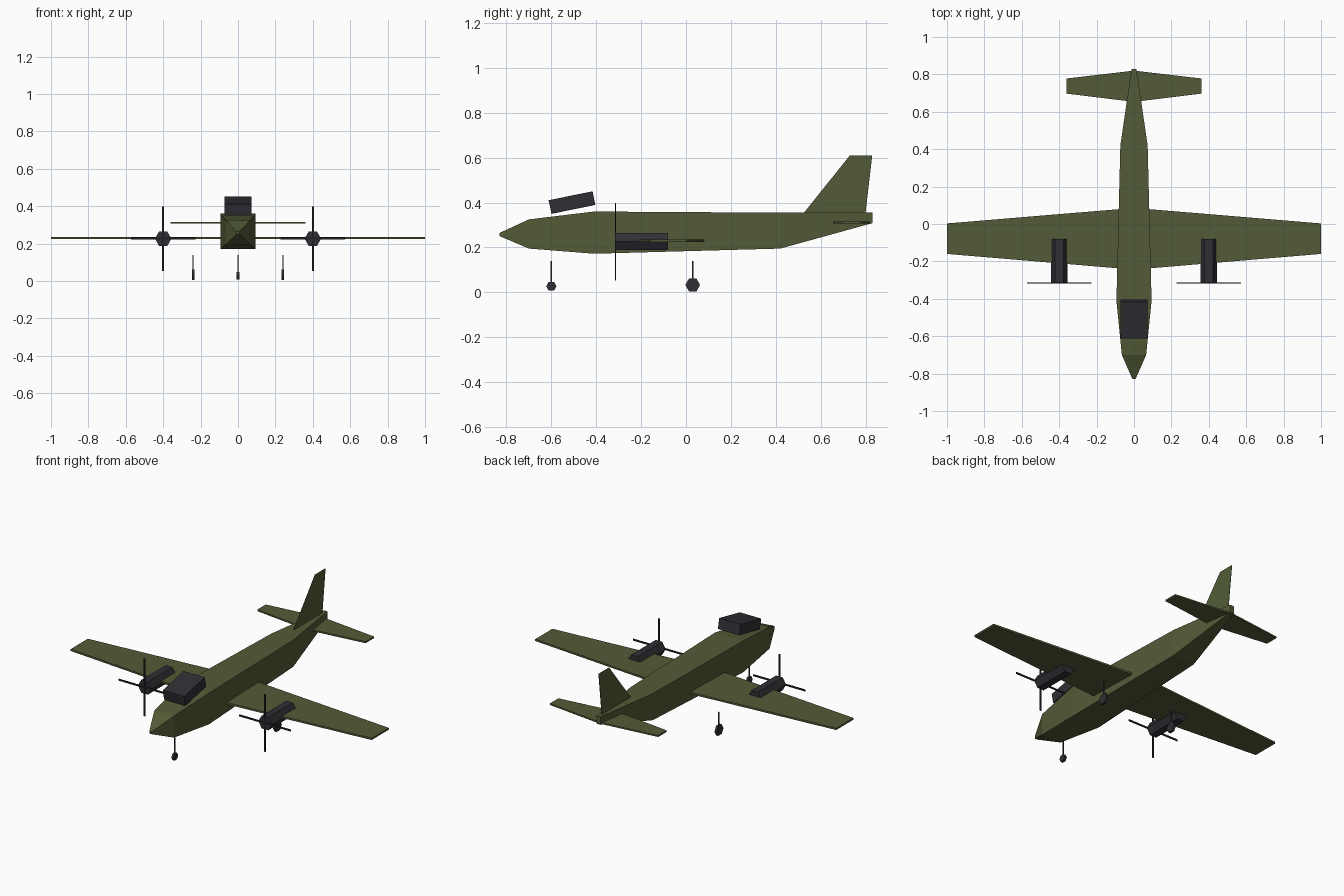
import bpy, bmesh, math
from mathutils import Matrix

cube = bpy.data.objects.get("Cube")
if cube:
    bpy.data.objects.remove(cube, do_unlink=True)


def material(name, rgb):
    m = bpy.data.materials.new(name)
    m.use_nodes = True
    m.diffuse_color = (*rgb, 1)
    bsdf = next(n for n in m.node_tree.nodes if n.type == 'BSDF_PRINCIPLED')
    bsdf.inputs["Base Color"].default_value = (*rgb, 1)
    return m


OLIVE = material("olive green", (0.085, 0.105, 0.038))
DARK = material("dark grey", (0.029, 0.028, 0.035))
BLACK = material("propeller black", (0.014, 0.014, 0.017))


def finish(name, bm, mat):
    bmesh.ops.recalc_face_normals(bm, faces=bm.faces)
    mesh = bpy.data.meshes.new(name)
    bm.to_mesh(mesh)
    bm.free()
    mesh.materials.append(mat)
    ob = bpy.data.objects.new(name, mesh)
    bpy.context.collection.objects.link(ob)
    return ob


def loft(name, rings, mat):
    """Skin a closed solid through rings of points."""
    bm = bmesh.new()
    loops = [[bm.verts.new(p) for p in ring] for ring in rings]
    for a, b in zip(loops, loops[1:]):
        for i in range(len(a)):
            j = (i + 1) % len(a)
            bm.faces.new((a[i], a[j], b[j], b[i]))
    bm.faces.new(loops[0])
    bm.faces.new(loops[-1])
    return finish(name, bm, mat)


def box(name, loc, size, mat, tilt=0):
    bm = bmesh.new()
    m = Matrix.Translation(loc) @ Matrix.Rotation(tilt, 4, 'X') @ Matrix.Diagonal((*size, 1))
    bmesh.ops.create_cube(bm, size=1, matrix=m)
    return finish(name, bm, mat)


def hexagon(name, loc, radius, depth, axis, mat):
    """Six-sided prism lying along the x or y axis."""
    bm = bmesh.new()
    turn = Matrix.Rotation(math.pi / 2, 4, 'Y' if axis == 'X' else 'X')
    bmesh.ops.create_cone(bm, cap_ends=True, segments=6, radius1=radius, radius2=radius,
                          depth=depth, matrix=Matrix.Translation(loc) @ turn @ Matrix.Rotation(
                              0 if axis == 'X' else math.pi / 2, 4, 'Z'))
    return finish(name, bm, mat)


def flying_surface(name, z, thick, span, root, tip):
    rings = []
    for x, (front, back) in ((-span, tip), (0, root), (span, tip)):
        lo, hi = z - thick / 2, z + thick / 2
        rings.append([(x, front, lo), (x, back, lo), (x, back, hi), (x, front, hi)])
    return loft(name, rings, OLIVE)


# Fuselage: square sections given as y, half width, bottom, top
sections = [(-0.83, 0.008, 0.25, 0.265), (-0.70, 0.065, 0.195, 0.325),
            (-0.41, 0.094, 0.172, 0.36), (0.42, 0.073, 0.195, 0.355),
            (0.83, 0.013, 0.308, 0.355)]
loft("fuselage", [[(-w, y, lo), (w, y, lo), (w, y, hi), (-w, y, hi)]
                  for y, w, lo, hi in sections], OLIVE)

# Wings and tail
flying_surface("main_wing", 0.23, 0.011, 1.0, (-0.244, 0.086), (-0.16, 0.003))
flying_surface("tailplane", 0.312, 0.009, 0.36, (0.653, 0.82), (0.697, 0.778))
fin = [(0.525, 0.354), (0.80, 0.354), (0.83, 0.61), (0.73, 0.61)]
loft("tail_fin", [[(x, y, z) for y, z in fin] for x in (-0.001, 0.001)], OLIVE)

# Raised cockpit canopy
box("canopy", (0, -0.508, 0.40), (0.142, 0.2, 0.062), DARK, math.radians(11.5))

# Engines, propellers and landing gear
for side, s in (("left", 1), ("right", -1)):
    x = 0.4 * s
    hexagon(f"{side}_engine", (x, -0.198, 0.226), 0.044, 0.235, 'Y', DARK)
    box(f"{side}_propeller_upright", (x, -0.315, 0.226), (0.01, 0.005, 0.345), BLACK)
    box(f"{side}_propeller_crosswise", (x, -0.315, 0.226), (0.345, 0.005, 0.01), BLACK)

for side, x, y, r, z in (("nose", 0, -0.6, 0.023, 0.027), ("left", 0.24, 0.03, 0.033, 0.033),
                         ("right", -0.24, 0.03, 0.033, 0.033)):
    hexagon(f"{side}_wheel", (x, y, z), r, 0.014, 'X', DARK)
    box(f"{side}_strut", (x, y, (z + 0.14) / 2), (0.006, 0.006, 0.14 - z), DARK)
